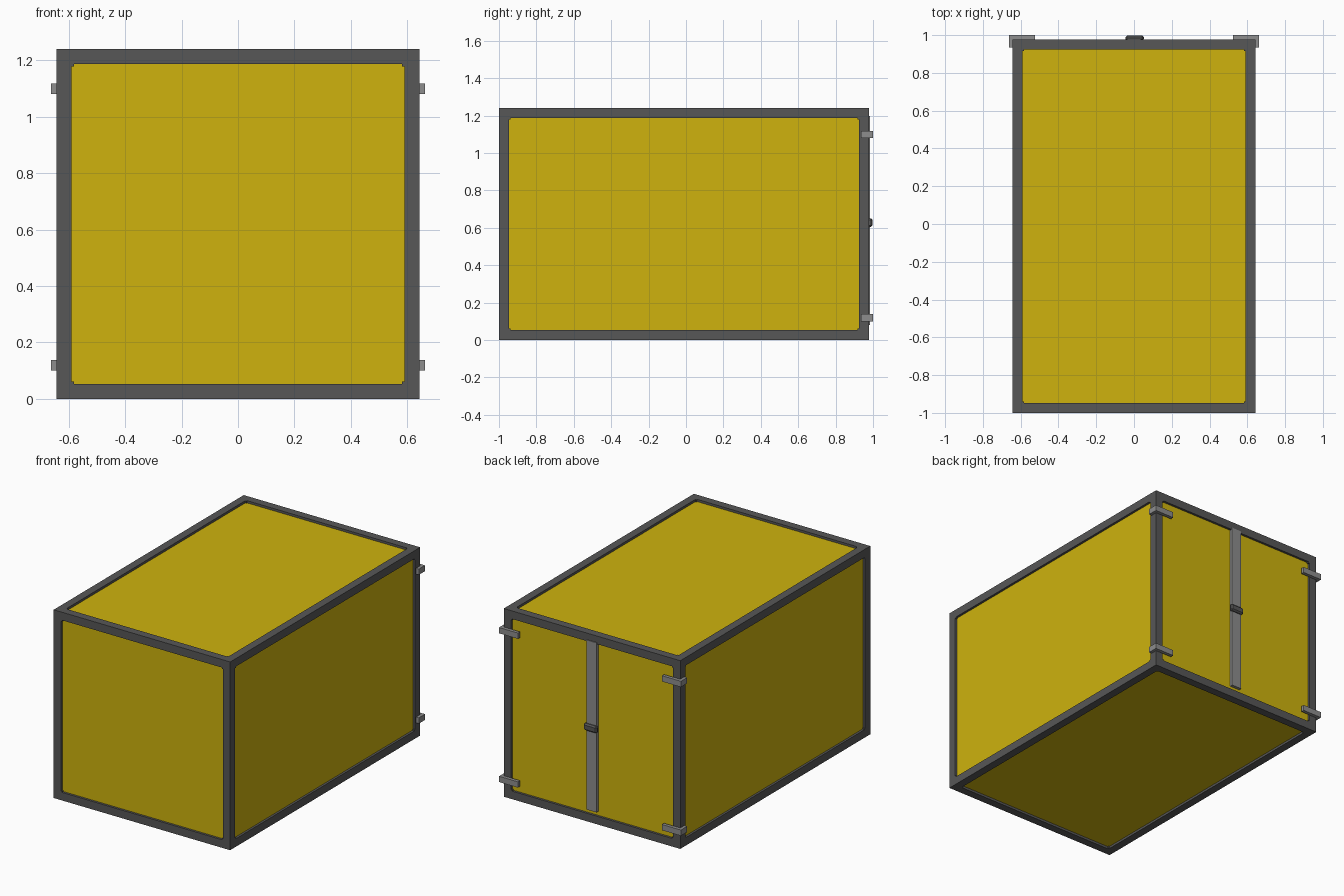
import bpy
from itertools import product

if "Cube" in bpy.data.objects:
    bpy.data.objects.remove(bpy.data.objects["Cube"])


def material(name, rgb):
    m = bpy.data.materials.new(name)
    m.diffuse_color = (*rgb, 1)
    m.use_nodes = True
    m.node_tree.nodes["Principled BSDF"].inputs["Base Color"].default_value = m.diffuse_color
    return m


YELLOW = material("yellow_panel", (0.62, 0.45, 0.004))
DARK = material("dark_grey_steel", (0.095, 0.095, 0.095))
LIGHT = material("light_grey_steel", (0.27, 0.27, 0.27))


def box(name, lo, hi, mat, bevel=0):
    """Axis-aligned box between two corners."""
    bpy.ops.mesh.primitive_cube_add(size=1)
    o = bpy.context.object
    o.name = name
    for v in o.data.vertices:
        v.co = [lo[i] if v.co[i] < 0 else hi[i] for i in range(3)]
    o.data.materials.append(mat)
    if bevel:
        b = o.modifiers.new("bevel", 'BEVEL')
        b.width = bevel
        b.segments = 1
    return o


LO = (-0.643, -1.0, 0.0)
HI = (0.643, 0.978, 1.24)
W = 0.053      # beam width
C = 0.061      # corner block size
R = 0.015      # panel recess

# Recessed panels
box("panel_body", [a + R for a in LO], [a - R for a in HI], YELLOW)

# Twelve frame beams
for axis in range(3):
    others = [i for i in range(3) if i != axis]
    for sides in product((0, 1), repeat=2):
        lo, hi = list(LO), list(HI)
        lo[axis] += C
        hi[axis] -= C
        for i, s in zip(others, sides):
            if s:
                lo[i] = HI[i] - W
            else:
                hi[i] = LO[i] + W
        box("frame_beam", lo, hi, DARK)

# Corner blocks, slightly wider than the beams
for sides in product((0, 1), repeat=3):
    lo = [HI[i] - C if s else LO[i] for i, s in enumerate(sides)]
    hi = [HI[i] if s else LO[i] + C for i, s in enumerate(sides)]
    box("corner_block", lo, hi, DARK)

# Vertical strip covering the door seam, and its latch
box("door_strip", (-0.036, 0.955, 0.08), (0.036, 0.983, 1.197), LIGHT)
box("door_latch", (-0.045, 0.97, 0.604), (0.052, 0.998, 0.65), DARK, 0.009)

# L-shaped hinges wrapping the rear corners
for z in (0.1, 1.08):
    for s in (-1, 1):
        xa, xb = sorted((s * 0.524, s * 0.663))
        box("hinge_leaf", (xa, 0.978, z), (xb, 1.0, z + 0.038), LIGHT)
        xa, xb = sorted((s * 0.643, s * 0.663))
        box("hinge_side", (xa, 0.935, z), (xb, 0.978, z + 0.038), LIGHT)
